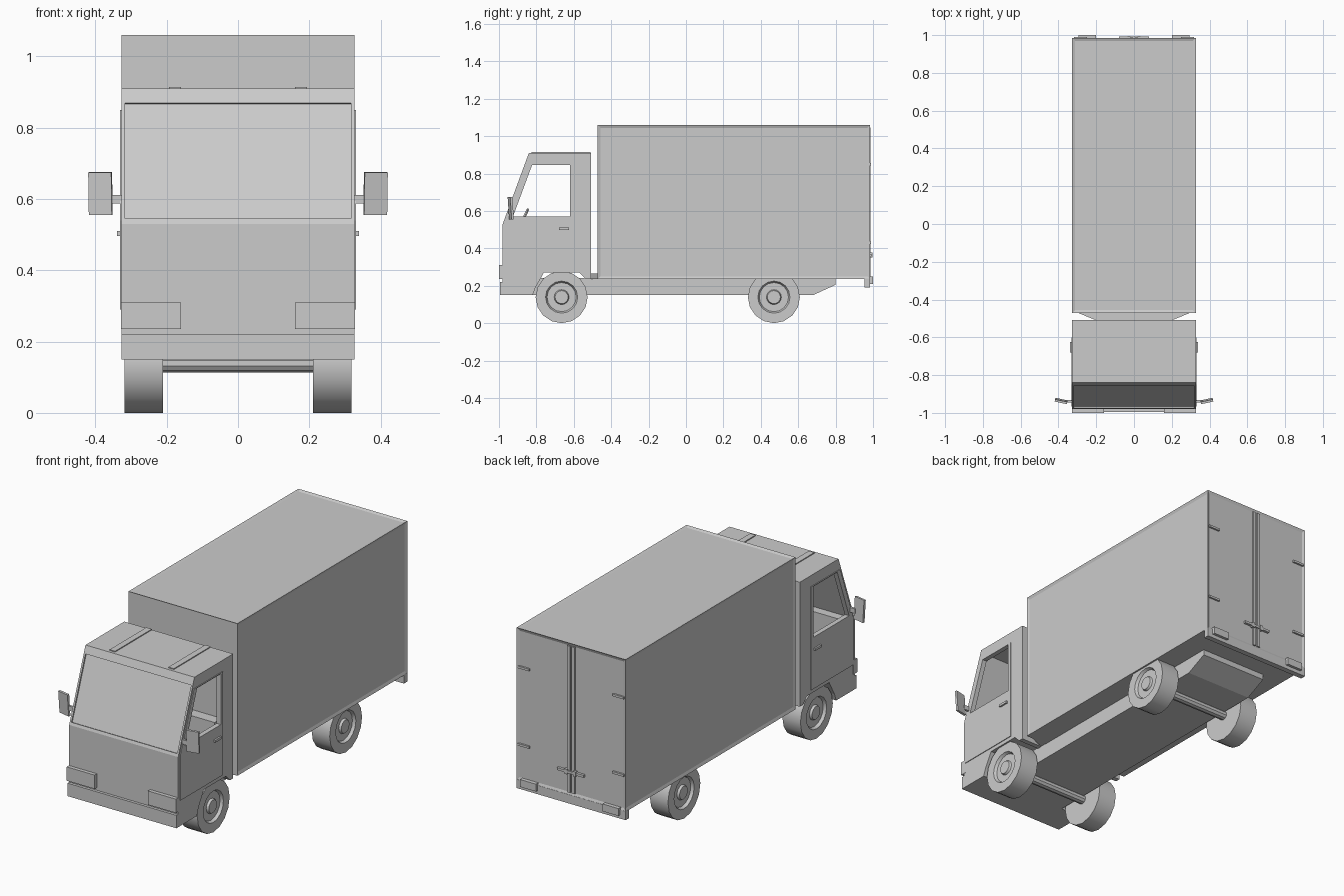
import bpy, bmesh, math
from mathutils import Matrix, Vector

if "Cube" in bpy.data.objects:
    bpy.data.objects.remove(bpy.data.objects["Cube"])


def finish(name, bm):
    bmesh.ops.recalc_face_normals(bm, faces=bm.faces[:])
    me = bpy.data.meshes.new(name)
    bm.to_mesh(me)
    bm.free()
    ob = bpy.data.objects.new(name, me)
    bpy.context.collection.objects.link(ob)
    return ob


def prism(name, pts, a, b, axis='X'):
    """Extrude a profile: (y, z) along x, or (x, y) along z."""
    bm = bmesh.new()
    place = (lambda p, h: (h, p[0], p[1])) if axis == 'X' else (lambda p, h: (p[0], p[1], h))
    lo = [bm.verts.new(place(p, a)) for p in pts]
    hi = [bm.verts.new(place(p, b)) for p in pts]
    bm.faces.new(lo)
    bm.faces.new(hi)
    n = len(pts)
    for i in range(n):
        j = (i + 1) % n
        bm.faces.new((lo[i], lo[j], hi[j], hi[i]))
    return finish(name, bm)


def box(name, x, y, z):
    return prism(name, [(y[0], z[0]), (y[1], z[0]), (y[1], z[1]), (y[0], z[1])], x[0], x[1])


def mirror(ob):
    ob.modifiers.new("mirror", 'MIRROR')
    return ob


def cut(ob, cutter):
    m = ob.modifiers.new("cut", 'BOOLEAN')
    m.operation = 'DIFFERENCE'
    m.solver = 'EXACT'
    m.object = cutter
    cutter.hide_render = True
    cutter.hide_viewport = True


def lathe(name, profile, y, z, steps=16):
    """Spin an (x, radius) profile around an axle along x."""
    bm = bmesh.new()
    vs = [bm.verts.new((x, y, z + r)) for x, r in profile]
    es = [bm.edges.new(p) for p in zip(vs, vs[1:])]
    bmesh.ops.spin(bm, geom=vs + es, cent=(0, y, z), axis=(1, 0, 0),
                   angle=math.tau, steps=steps, use_duplicate=False)
    bmesh.ops.remove_doubles(bm, verts=bm.verts[:], dist=1e-4)
    ob = finish(name, bm)
    bpy.context.view_layer.objects.active = ob
    ob.select_set(True)
    bpy.ops.object.shade_smooth_by_angle(angle=math.radians(35))
    ob.select_set(False)
    return ob


W = 0.327

# Cab: hollow shell with wheel arch, side windows and recessed windscreen
cab = prism("cab", [(-0.995, 0.15), (-0.82, 0.15), (-0.805, 0.19), (-0.76, 0.27),
                    (-0.57, 0.27), (-0.535, 0.235), (-0.508, 0.235), (-0.508, 0.91),
                    (-0.84, 0.91), (-0.98, 0.53), (-0.98, 0.22), (-0.995, 0.22)], -W, W)
cut(cab, prism("cavity_cutter", [(-0.955, 0.4), (-0.535, 0.4), (-0.535, 0.885),
                                 (-0.825, 0.885), (-0.955, 0.53)], -0.305, 0.305))
window = prism("window_cutter", [(-0.925, 0.57), (-0.62, 0.57), (-0.62, 0.845),
                                 (-0.823, 0.845)], -0.5, 0.5)
cut(cab, window)
cut(cab, prism("windscreen_cutter", [(-0.967, 0.542), (-0.847, 0.867),
                                     (-0.883, 0.88), (-1.003, 0.555)], -0.317, 0.317))

# Door skins, handles, headlights, roof ribs
door = mirror(prism("door", [(-0.965, 0.29), (-0.6, 0.29), (-0.6, 0.85), (-0.85, 0.85),
                             (-0.965, 0.54)], W - 0.002, W + 0.004))
cut(door, window)
mirror(box("door_handle", (W, 0.34), (-0.68, -0.625), (0.497, 0.51)))
mirror(box("headlight", (0.16, W + 0.001), (-1.0, -0.965), (0.235, 0.31)))
mirror(box("roof_rib", (0.16, 0.193), (-0.825, -0.51), (0.905, 0.915)))

# Cab interior: bench, backrest, dashboard and steering wheel
box("bench_seat", (-0.28, 0.28), (-0.74, -0.55), (0.395, 0.47))
box("seat_back", (-0.28, 0.28), (-0.6, -0.54), (0.46, 0.56))
box("dashboard", (-0.303, 0.303), (-0.95, -0.9), (0.395, 0.55))
bpy.ops.mesh.primitive_torus_add(location=(0.15, -0.87, 0.555), rotation=(math.radians(65), 0, 0),
                                 major_segments=16, minor_segments=6,
                                 major_radius=0.055, minor_radius=0.008)
bpy.context.object.name = "steering_wheel"

# Door mirrors on short arms
mirror(box("mirror_arm", (0.32, 0.362), (-0.945, -0.932), (0.587, 0.612)))
glass = box("wing_mirror", (-0.033, 0.033), (-0.006, 0.006), (-0.06, 0.06))
glass.data.transform(Matrix.Translation((0.386, -0.937, 0.615))
                     @ Matrix.Rotation(math.radians(12), 4, 'Z')
                     @ Matrix.Rotation(math.radians(4), 4, 'X'))
mirror(glass)

# Cargo box with sunken side, roof and rear panels
cargo = box("cargo_box", (-W, W), (-0.472, 0.985), (0.235, 1.06))
bm = bmesh.new()
bm.from_mesh(cargo.data)
for d in ((1, 0, 0), (-1, 0, 0), (0, 0, 1), (0, 1, 0)):
    f = max(bm.faces, key=lambda f: (f.normal.dot(Vector(d)) > 0.9) * f.calc_area())
    bmesh.ops.inset_individual(bm, faces=[f], thickness=0.022, depth=-0.006)
bm.to_mesh(cargo.data)
bm.free()

# Rear doors: centre posts, hinges, latch, bumper, lights
mirror(box("rear_door_post", (0.004, 0.022), (0.975, 0.987), (0.25, 1.045)))
for z in (0.43, 0.85):
    mirror(box("rear_hinge", (0.25, 0.318), (0.975, 0.989), (z - 0.006, z + 0.006)))
box("rear_latch", (-0.08, 0.08), (0.975, 0.993), (0.357, 0.37))
mirror(box("latch_pivot", (0.018, 0.034), (0.975, 0.996), (0.35, 0.377)))
box("rear_bumper", (-W, W), (0.955, 0.985), (0.19, 0.238))
mirror(box("tail_light", (0.2, 0.295), (0.975, 1.0), (0.21, 0.25)))

# Chassis and coupling plate behind the cab
prism("chassis", [(-0.84, 0.15), (0.68, 0.15), (0.8, 0.205), (0.8, 0.24), (-0.84, 0.24)], -0.2, 0.2)
prism("coupling_plate", [(-0.2, -0.51), (0.2, -0.51), (0.31, -0.465), (-0.31, -0.465)],
      0.237, 0.265, 'Z')

# Wheels and axles
tyre = [(0.21, 0), (0.21, 0.139), (0.318, 0.139), (0.318, 0.086), (0.303, 0.078),
        (0.303, 0.04), (0.315, 0.035), (0.315, 0)]
for side, y in (("front", -0.665), ("rear", 0.47)):
    mirror(lathe(side + "_wheel", tyre, y, 0.139))
    lathe(side + "_axle", [(-0.22, 0), (-0.22, 0.025), (0.22, 0.025), (0.22, 0)], y, 0.139, 10)
